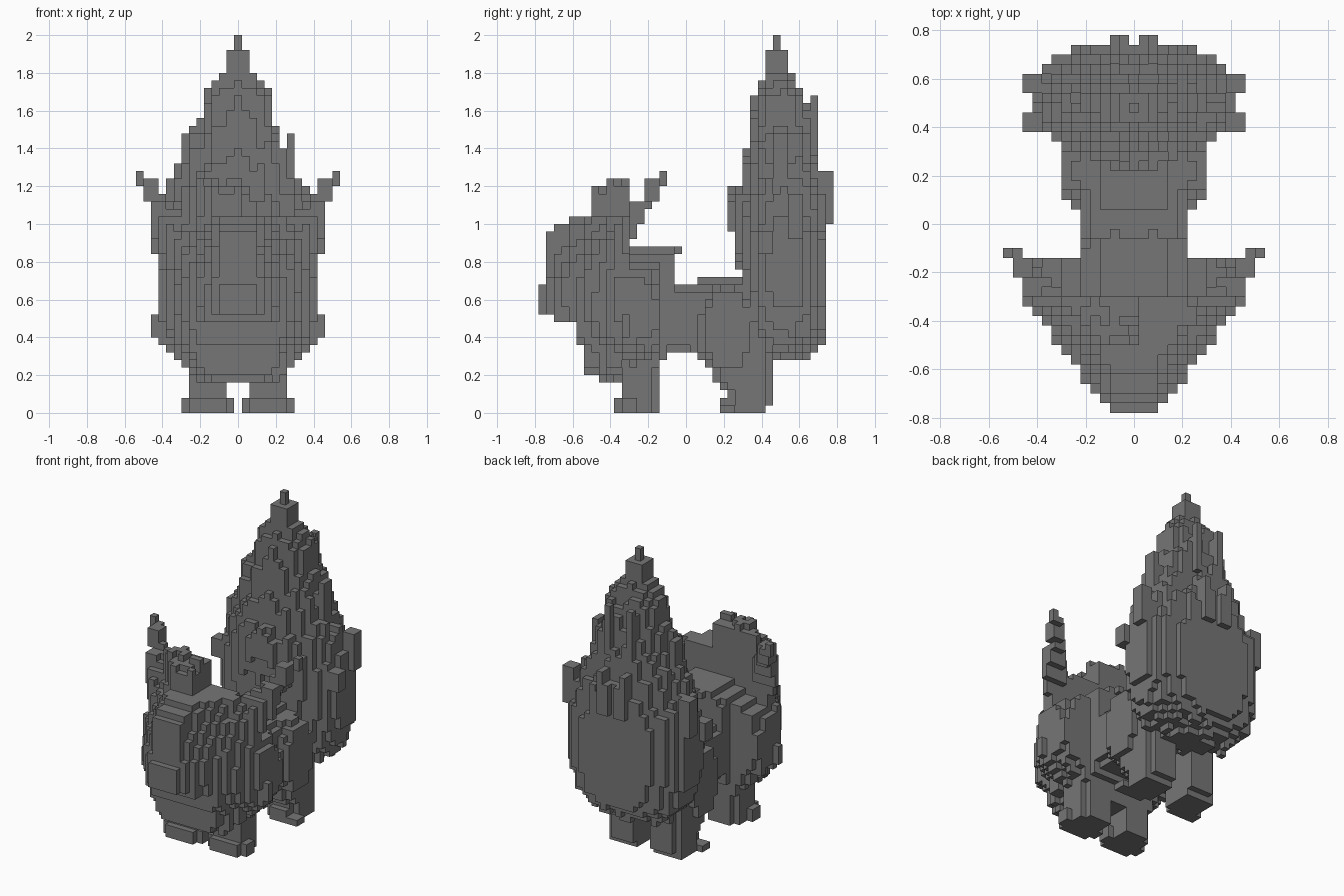
import bpy, bmesh, random
from mathutils import Vector

random.seed(4)
cube = bpy.data.objects.get("Cube")
if cube:
    bpy.data.objects.remove(cube)

S = 0.04  # edge of one block
grey = bpy.data.materials.new("stone_grey")
grey.use_nodes = True
GREY = (0.18, 0.18, 0.18, 1)
grey.diffuse_color = GREY
grey.node_tree.nodes["Principled BSDF"].inputs["Base Color"].default_value = GREY
grey.node_tree.nodes["Principled BSDF"].inputs["Roughness"].default_value = 0.9

jitter = {(i, j): random.uniform(-1, 1) for i in range(-20, 21) for j in range(-25, 26)}


def ragged(x, y):
    return jitter[round(x / S), round(y / S)]


def lerp_rows(rows, z):
    """Interpolate a profile table whose first column is height."""
    if z < rows[0][0] or z > rows[-1][0]:
        return None
    for a, b in zip(rows, rows[1:]):
        if z <= b[0]:
            t = (z - a[0]) / (b[0] - a[0])
            return [p + (q - p) * t for p, q in zip(a[1:], b[1:])]


def box(x0, x1, y0, y1, z0, z1):
    return lambda x, y, z: x0 < x < x1 and y0 < y < y1 and z0 < z < z1


def mirrored(test):
    return lambda x, y, z: test(abs(x), y, z)


# Head and ruff: rounded wedge in plan; rows are height, front, back
HEAD = [(.16, -.46, -.14), (.2, -.46, -.14), (.201, -.54, -.14), (.36, -.54, -.1),
        (.361, -.58, -.1), (.47, -.58, -.06), (.48, -.70, -.06), (.52, -.71, -.06),
        (.521, -.78, -.06), (.68, -.78, -.06), (.681, -.74, -.06), (.88, -.74, -.06),
        (.881, -.74, -.3), (.96, -.74, -.3), (.961, -.70, -.3), (1.0, -.70, -.3),
        (1.001, -.62, -.3), (1.05, -.62, -.3)]


def head(x, y, z):
    row = lerp_rows(HEAD, z)
    if not row or not row[0] < y < row[1]:
        return False
    a, r = abs(x), ragged(x, y)
    if y > -.3 and z > .9 - .45 * max(0, a - .05):
        return False
    dz = z - .52 + .04 * r
    behind = max(0, y + .3)
    rounding = 2.3 if dz < 0 else .75 + 4 * behind
    side = .44 - rounding * dz * dz - 1.5 * behind ** 2
    wedge = .10 + .75 * (y + .78) - .9 * (z - .6 + .04 * r) ** 2
    if y > -.14:
        side = min(side, .24)
    return a < min(side, max(wedge, .09))


# Tuft of fur swept to one side of the crown
def crown_tuft(x, y, z):
    top = 1.21 + .6 * min(0, y + .42) + .03 * ragged(x, y)
    return (-.3 < x < .02 and -.52 < y < -.28 and -.64 < x + y < -.31
            and 1.0 - .6 * max(0, -x - .1) < z < top)


# Ears: thin diagonal plates sweeping outward and back
def ear(x, y, z):
    x = abs(x)
    low = .82 + max(0, y + .34) * 1.75
    high = 1.02 + 1.05 * (y + .34) + .03 * ragged(x, y)
    return abs(x - y - .66) < .07 and -.42 < y < -.12 and low < z < high and x < .46


# Tail: flame shape; rows are height, half width, front, back
TAIL = [(.28, .14, .44, .58), (.32, .24, .37, .66), (.36, .30, .34, .70),
        (.44, .36, .31, .74), (.6, .41, .30, .75), (.84, .425, .29, .75),
        (1.0, .405, .29, .745), (1.16, .355, .30, .72), (1.3, .29, .315, .69),
        (1.42, .24, .34, .67), (1.54, .19, .35, .65), (1.68, .165, .37, .62),
        (1.76, .14, .41, .57), (1.82, .07, .42, .54), (1.92, .06, .42, .54),
        (1.921, .02, .46, .50), (2.0, .02, .46, .50)]


def tail(x, y, z):
    rough = .08 if .9 < z < 1.7 else .025
    w, front, back = lerp_rows(TAIL, min(1.99, max(.285, z + rough * ragged(x, y) * (z < 1.78))))
    u, v = abs(x) / w, abs(y - (front + back) / 2) * 2 / (back - front)
    return z > .28 and u ** 2.3 + v ** 2.3 < 1.03


def tail_locks(x, y, z):
    a, r = abs(x), ragged(x, y)
    return (box(.02, .10, .70, .78, 1.0, 1.28 if a > .06 else 1.2)(a, y, z)
            or box(.06, .10, .62, .70, 1.36, 1.68 if y > .66 else 1.6)(a, y, z)
            or box(.26, .30, .46, .54, 1.28, 1.5)(a, y, z)
            or box(.36, .46, .54, .62, .92, 1.16)(a, y, z)
            or box(.36, .46, .38, .46, .84, .96)(a, y, z)
            or box(-.18, .18, .26, .34, .82 + .06 * r, 1.12 + .08 * r)(x, y, z)
            or box(-.1, .1, .22, .3, .98 + .04 * r, 1.14 + .05 * r)(x, y, z))


def body(x, y, z):
    top = .68 if y < .06 else .72
    edge = .22 - max(0, z - .6) * .8 - max(0, .4 - z) * .6
    return -.2 < y < .36 and .32 < z < top and abs(x) < max(edge, .12)


def haunch(x, y, z):
    a = abs(x)
    v = ((y - .22) / .17) ** 2 + ((z - .44) / .25) ** 2
    return .06 < a < .30 and v < 1.05 - max(0, a - .18) * 4


def hind_leg(x, y, z):
    a = abs(x)
    front = .22 - max(0, z - .1) * .8
    back = .42 if z < .04 or a > .22 else .46
    if a > .22:
        front += .04
    return .06 < a < .26 and front < y < back and z < .36


parts = {
    "tail": lambda *p: tail(*p) or tail_locks(*p),
    "head_and_ruff": head,
    "cheek_tufts": mirrored(box(.34, .46, -.34, -.30, .40, .52)),
    "crown_tuft": crown_tuft,
    "ears": ear,
    "ear_tips": mirrored(lambda x, y, z: box(.42, .50, -.22, -.14, 1.12, 1.24)(x, y, z)
                         or box(.46, .54, -.14, -.10, 1.2, 1.24)(x, y, z)
                         or box(.50, .54, -.14, -.10, 1.2, 1.28)(x, y, z)),
    "nape_tufts": mirrored(box(.06, .10, -.10, -.02, .84, .88)),
    "body": body,
    "haunches": haunch,
    "hind_legs": hind_leg,
    "hind_toes": mirrored(lambda x, y, z: box(.10, .22, .18, .22, 0, .08)(x, y, z)
                          or box(.22, .30, .18, .26, 0, .04)(x, y, z)),
    "front_legs": mirrored(lambda x, y, z: box(.06, .22, -.34, -.14, 0, .32)(x, y, z)
                           or box(.2, .26, -.34, -.18, 0, .32)(x, y, z)),
    "front_paws": mirrored(box(.06, .26, -.38, -.30, 0, .08)),
    "front_toes": mirrored(box(.02, .30, -.34, -.26, 0, .08)),
}

# Fill the block grid; the first part to claim a block keeps it
owner = {}
for i in range(-13, 14):
    for j in range(-19, 20):
        for k in range(50):
            centre = (i * S, j * S, (k + .5) * S)
            for name, test in parts.items():
                if test(*centre):
                    owner[i, j, k] = name
                    break

# Make one mesh per part from its exposed block faces
AXES = [Vector(v) for v in ((1, 0, 0), (0, 1, 0), (0, 0, 1))]


def build(name):
    bm = bmesh.new()
    for cell, part in owner.items():
        if part != name:
            continue
        c = Vector(cell) + Vector((0, 0, .5))
        for a in range(3):
            for sign in (-1, 1):
                n = AXES[a] * sign
                if tuple(int(p + q) for p, q in zip(cell, n)) in owner:
                    continue
                u = AXES[(a + 1) % 3]
                v = n.cross(u)
                corners = [c + (n + u * s + v * t) / 2
                           for s, t in ((-1, -1), (1, -1), (1, 1), (-1, 1))]
                bm.faces.new([bm.verts.new(p * S) for p in corners])
    bmesh.ops.remove_doubles(bm, verts=bm.verts, dist=.001)
    bmesh.ops.dissolve_limit(bm, angle_limit=.01, verts=bm.verts, edges=bm.edges)
    mesh = bpy.data.meshes.new(name)
    bm.to_mesh(mesh)
    bm.free()
    mesh.materials.append(grey)
    bpy.context.scene.collection.objects.link(bpy.data.objects.new(name, mesh))


for part_name in parts:
    build(part_name)
